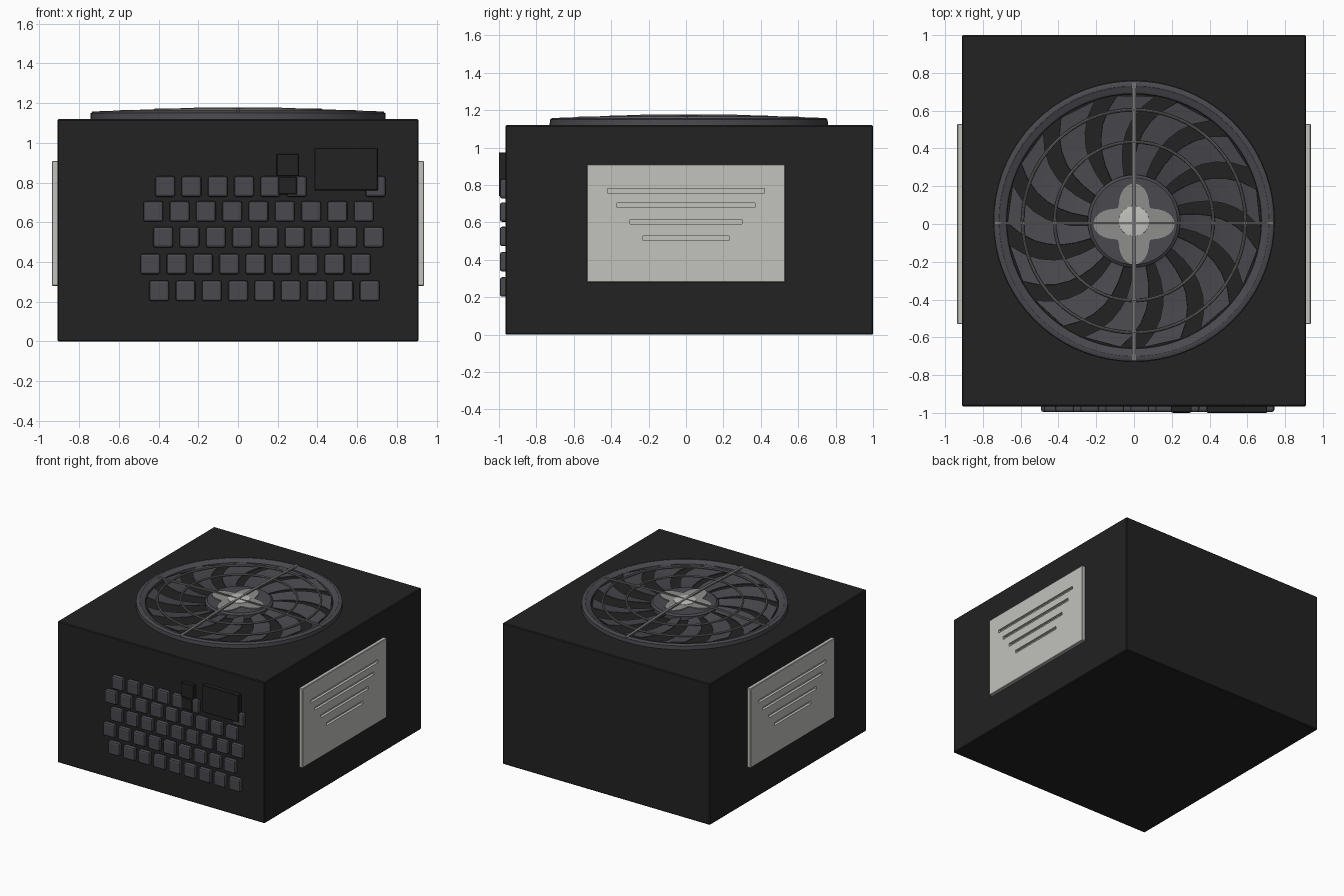
import bpy, bmesh, math
from mathutils import Matrix, Vector

if "Cube" in bpy.data.objects:
    bpy.data.objects.remove(bpy.data.objects["Cube"])


def mat(name, v):
    m = bpy.data.materials.new(name)
    m.diffuse_color = (*v, 1)
    m.use_nodes = True
    m.node_tree.nodes["Principled BSDF"].inputs["Base Color"].default_value = m.diffuse_color
    return m


BLACK = mat("case black", (0.016, 0.016, 0.016))
KEY = mat("slate grey", (0.068, 0.066, 0.077))
WIRE = mat("wire grey", (0.17, 0.175, 0.17))
PALE = mat("label pale grey", (0.54, 0.54, 0.51))
MID = mat("hub mid grey", (0.27, 0.27, 0.265))
CY = 0.015  # fan centre in y


def make(name, bm, material, smooth=False):
    bmesh.ops.recalc_face_normals(bm, faces=bm.faces)
    me = bpy.data.meshes.new(name)
    bm.to_mesh(me)
    bm.free()
    me.materials.append(material)
    ob = bpy.data.objects.new(name, me)
    bpy.context.collection.objects.link(ob)
    if smooth:
        bpy.ops.object.select_all(action='DESELECT')
        ob.select_set(True)
        bpy.context.view_layer.objects.active = ob
        bpy.ops.object.shade_smooth_by_angle(angle=math.radians(35))
    return ob


def add_box(bm, lo, hi):
    lo, hi = Vector(lo), Vector(hi)
    m = Matrix.Translation((lo + hi) / 2) @ Matrix.Diagonal((*(hi - lo), 1))
    bmesh.ops.create_cube(bm, size=1, matrix=m)


def box(name, lo, hi, material, bevel=0):
    bm = bmesh.new()
    add_box(bm, lo, hi)
    ob = make(name, bm, material)
    if bevel:
        b = ob.modifiers.new("bevel", 'BEVEL')
        b.width, b.segments = bevel, 1
    return ob


def lathe(name, profile, material, n=64, closed=False):
    """Spin an (r, z) profile round the fan axis."""
    bm = bmesh.new()
    rings = []
    for i in range(n):
        a = math.tau * i / n
        rings.append([bm.verts.new((r * math.cos(a), CY + r * math.sin(a), z)) for r, z in profile])
    k = len(profile)
    for i in range(n):
        p, q = rings[i], rings[(i + 1) % n]
        for j in range(k if closed else k - 1):
            bm.faces.new((p[j], q[j], q[(j + 1) % k], p[(j + 1) % k]))
    bmesh.ops.remove_doubles(bm, verts=bm.verts, dist=1e-5)
    return make(name, bm, material, True)


# case
box("case", (-0.91, -0.965, 0), (0.91, 1.0, 1.12), BLACK, 0.006)

# side labels with four engraved lines, mirrored to the left side
label = box("side_label", (0.905, -0.53, 0.28), (0.937, 0.53, 0.91), PALE, 0.004)
bm = bmesh.new()
for z, half in ((0.77, 0.42), (0.693, 0.37), (0.604, 0.30), (0.515, 0.23)):
    add_box(bm, (0.917, -half, z - 0.012), (0.96, half, z + 0.012))
cutter = make("label_line_cutter", bm, PALE)
cutter.hide_render = True
cutter.hide_viewport = False
cutter.display_type = 'WIRE'
b = label.modifiers.new("lines", 'BOOLEAN')
b.operation, b.object, b.solver = 'DIFFERENCE', cutter, 'EXACT'
label.modifiers.new("mirror", 'MIRROR')

# front vent keys in five staggered rows
bm = bmesh.new()
rows = ((0.78, -0.367), (0.655, -0.427), (0.525, -0.377), (0.39, -0.442), (0.255, -0.397))
for r, (z, x0) in enumerate(rows):
    for i in range(9):
        if r == 0 and i in (6, 7):  # hidden behind the socket
            continue
        x = x0 + i * 0.1325
        add_box(bm, (x - 0.05, -0.995, z - 0.052), (x + 0.05, -0.955, z + 0.052))
keys = make("vent_keys", bm, KEY)
b = keys.modifiers.new("bevel", 'BEVEL')
b.width, b.segments = 0.012, 2

# power socket and rocker switch
box("power_socket", (0.385, -1.0, 0.76), (0.705, -0.955, 0.975), BLACK, 0.004)
box("switch_upper", (0.195, -0.997, 0.832), (0.305, -0.955, 0.945), BLACK, 0.004)
box("switch_lower", (0.202, -1.0, 0.74), (0.297, -0.955, 0.83), BLACK, 0.004)

# fan rim
lathe("fan_rim", [(0.745, 1.11), (0.742, 1.15), (0.73, 1.157), (0.715, 1.157), (0.705, 1.15),
                  (0.685, 1.148), (0.675, 1.14), (0.672, 1.11)], KEY, 72, True)

# swept, tilted fan blades
bm = bmesh.new()
N, S = 13, 7
for k in range(N):
    base = math.tau * k / N
    prev = None
    for s in range(S + 1):
        t = s / S
        r = 0.2 + 0.47 * t
        mid = base - 0.38 * t * t
        half = 0.14 + 0.01 * t
        pair = []
        for side, z in ((-1, 1.126), (1, 1.146)):
            a = mid + side * half
            pair.append(bm.verts.new((r * math.cos(a), CY + r * math.sin(a), z)))
        if prev:
            bm.faces.new((prev[0], pair[0], pair[1], prev[1]))
        prev = pair
blades = make("fan_blades", bm, KEY)
so = blades.modifiers.new("thickness", 'SOLIDIFY')
so.thickness, so.offset = 0.006, 0

# hub with raised pale cap and four-pointed plate
lathe("fan_hub", [(0.245, 1.115), (0.245, 1.15), (0.23, 1.161), (0, 1.163)], KEY, 48)
bm = bmesh.new()
ring = []
for i in range(64):
    a = math.tau * i / 64
    r = 0.12 + 0.095 * abs(math.cos(2 * a)) ** 1.5
    ring.append(bm.verts.new((r * math.cos(a), r * math.sin(a), 1.168)))
face = bm.faces.new(ring)
ext = bmesh.ops.extrude_face_region(bm, geom=[face])
bmesh.ops.translate(bm, vec=(0, 0, -0.007),
                    verts=[v for v in ext["geom"] if isinstance(v, bmesh.types.BMVert)])
make("hub_star_plate", bm, MID)
lathe("hub_cap", [(0.082, 1.16), (0.08, 1.171), (0.06, 1.174), (0, 1.175)], PALE, 32)

# grill: two wire rings and a cross that rises to the middle
for name, r, z in (("grill_ring_outer", 0.59, 1.157), ("grill_ring_inner", 0.42, 1.164)):
    w = 0.008
    lathe(name, [(r + w * math.cos(math.tau * i / 8), z + w * math.sin(math.tau * i / 8))
                 for i in range(8)], WIRE, 64, True)


def arm(name, horizontal, w):
    bm = bmesh.new()
    prof = [(-0.735, 1.158), (-0.22, 1.177), (0.22, 1.177), (0.735, 1.158)]
    loops = []
    for d, z in prof:
        loop = []
        for s, dz in ((-w, -0.012), (w, -0.012), (w, 0), (-w, 0)):
            p = (d, s + 0.005, z + dz) if horizontal else (s, d + CY, z + dz)
            loop.append(bm.verts.new(p))
        loops.append(loop)
    for p, q in zip(loops, loops[1:]):
        for j in range(4):
            bm.faces.new((p[j], q[j], q[(j + 1) % 4], p[(j + 1) % 4]))
    bm.faces.new(loops[0])
    bm.faces.new(loops[-1])
    make(name, bm, WIRE)


arm("grill_bar_long", False, 0.01)
arm("grill_bar_cross", True, 0.006)
